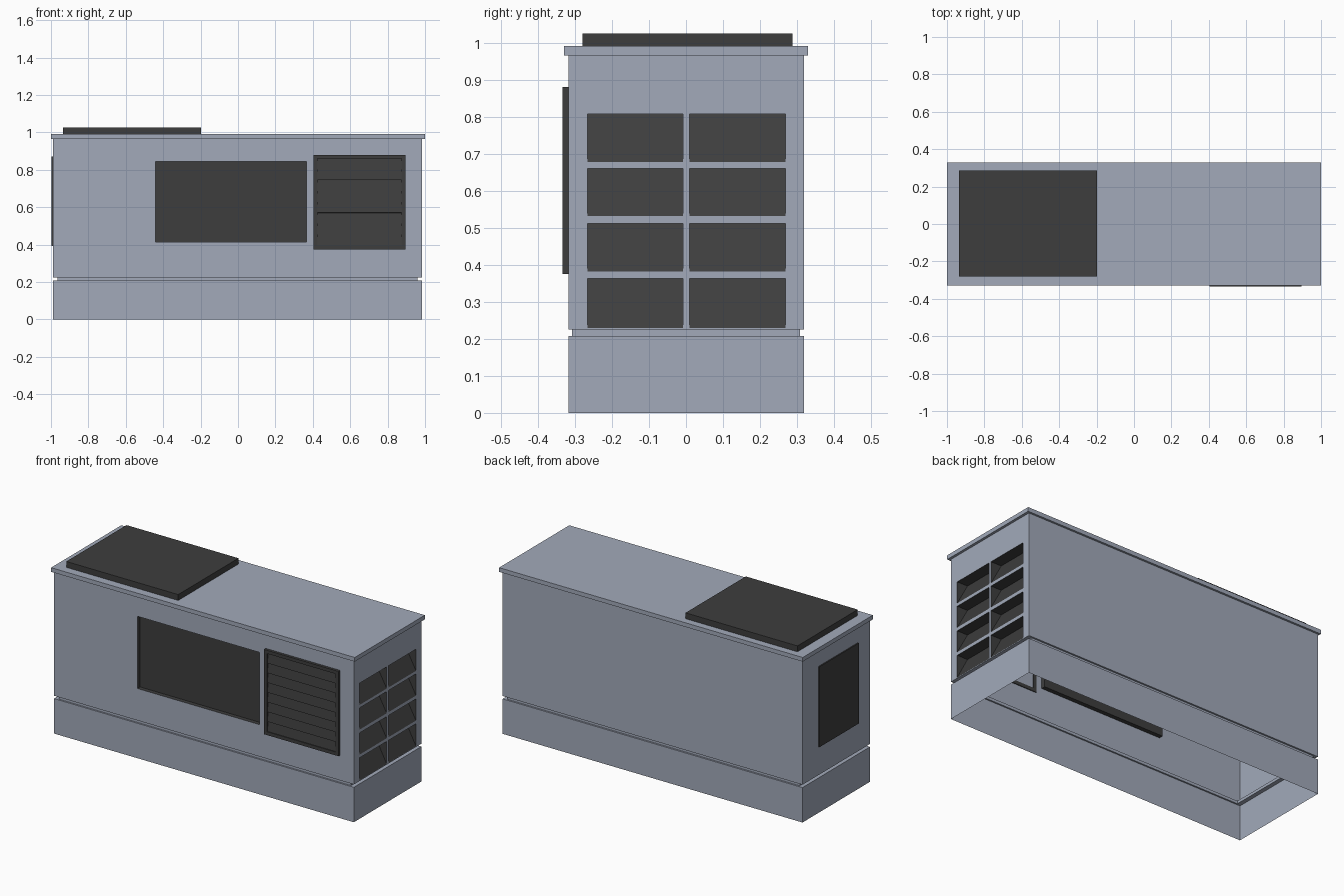
import bpy, bmesh, math
from mathutils import Matrix, Vector

if "Cube" in bpy.data.objects:
    bpy.data.objects.remove(bpy.data.objects["Cube"])


def material(name, rgb):
    m = bpy.data.materials.new(name)
    m.diffuse_color = (*rgb, 1)
    m.use_nodes = True
    m.node_tree.nodes["Principled BSDF"].inputs["Base Color"].default_value = m.diffuse_color
    return m


STEEL = material("blue_grey_steel", (0.36, 0.40, 0.49))
DARK = material("charcoal", (0.048, 0.048, 0.048))


def make(name, quads, mat):
    """Object from a list of polygons, each a list of points."""
    bm = bmesh.new()
    for q in quads:
        bm.faces.new([bm.verts.new(p) for p in q])
    bmesh.ops.remove_doubles(bm, verts=bm.verts, dist=1e-5)
    me = bpy.data.meshes.new(name)
    bm.to_mesh(me)
    bm.free()
    me.materials.append(mat)
    ob = bpy.data.objects.new(name, me)
    bpy.context.collection.objects.link(ob)
    return ob


def box(name, x0, x1, y0, y1, z0, z1, mat, tilt=0):
    bm = bmesh.new()
    bmesh.ops.create_cube(bm, size=1)
    bm.transform(Matrix.Diagonal((x1 - x0, y1 - y0, z1 - z0, 1)))
    me = bpy.data.meshes.new(name)
    bm.to_mesh(me)
    bm.free()
    me.materials.append(mat)
    ob = bpy.data.objects.new(name, me)
    ob.location = ((x0 + x1) / 2, (y0 + y1) / 2, (z0 + z1) / 2)
    ob.rotation_euler.x = tilt
    bpy.context.collection.objects.link(ob)
    return ob


def rect(x0, x1, y0, y1, z):
    return [(x0, y0, z), (x1, y0, z), (x1, y1, z), (x0, y1, z)]


def band(a, b, sides=range(4)):
    return [[a[i], a[(i + 1) % 4], b[(i + 1) % 4], b[i]] for i in sides]


def wall(place, us, vs):
    """Grid wall whose odd/odd cells are left open."""
    return [[place(us[i], vs[j]), place(us[i + 1], vs[j]),
             place(us[i + 1], vs[j + 1]), place(us[i], vs[j + 1])]
            for i in range(len(us) - 1) for j in range(len(vs) - 1)
            if not (i % 2 and j % 2)]


OUT = (-0.99, 0.985, -0.317, 0.318)
GAP = (-0.965, 0.96, -0.308, 0.308)
LID = (-1.0, 1.0, -0.33, 0.33)

# Hollow base skirt with the recessed seam above it
loops = [rect(*OUT, 0), rect(*OUT, 0.208), rect(*GAP, 0.208),
         rect(*GAP, 0.225), rect(*OUT, 0.225)]
make("base_skirt", sum((band(a, b) for a, b in zip(loops, loops[1:])), []), STEEL)

# Cabinet walls: plain back and left, openings in front and right
front_u, front_v = [-0.99, -0.44, 0.365, 0.985], [0.225, 0.415, 0.845, 0.965]
side_u = [-0.317, -0.266, -0.008, 0.009, 0.268, 0.318]
side_v = [0.225, 0.229, 0.363, 0.382, 0.511, 0.531, 0.66, 0.678, 0.807, 0.965]
quads = band(rect(*OUT, 0.225), rect(*OUT, 0.965), (2, 3))
quads += wall(lambda u, v: (u, -0.317, v), front_u, front_v)
quads += wall(lambda u, v: (0.985, u, v), side_u, side_v)
make("cabinet_walls", quads, STEEL)

# Overhanging lid
a, b, c = rect(*OUT, 0.965), rect(*LID, 0.965), rect(*LID, 0.99)
make("lid", band(a, b) + band(b, c) + [c], STEEL)

# Recessed front panel
x0, x1, z0, z1 = -0.44, 0.365, 0.415, 0.845
rim = [(x0, -0.317, z0), (x1, -0.317, z0), (x1, -0.317, z1), (x0, -0.317, z1)]
back = [(x, -0.292, z) for x, _, z in rim]
make("front_panel", band(rim, back) + [back], DARK)

# Side vents: wedge pockets, deepest at the top
for i in (1, 3):
    for j in (1, 3, 5, 7):
        y0, y1, z0, z1 = side_u[i], side_u[i + 1], side_v[j], side_v[j + 1]
        lo0, lo1 = (0.985, y0, z0), (0.985, y1, z0)
        hi0, hi1 = (0.985, y0, z1), (0.985, y1, z1)
        in0, in1 = (0.915, y0, z1), (0.915, y1, z1)
        make(f"side_vent_{i}_{j}", [[lo0, lo1, in1, in0], [hi0, in0, in1, hi1],
                                    [lo0, in0, hi0], [lo1, hi1, in1]], DARK)

# Framed louvre on the front
X0, X1, Z0, Z1, T = 0.405, 0.895, 0.375, 0.88, 0.02
for n, (p, q, r, s) in {"left": (X0, X0 + T, Z0, Z1), "right": (X1 - T, X1, Z0, Z1),
                        "bottom": (X0 + T, X1 - T, Z0, Z0 + T),
                        "top": (X0 + T, X1 - T, Z1 - T, Z1)}.items():
    box("louvre_frame_" + n, p, q, -0.333, -0.312, r, s, DARK)
box("louvre_backing", X0 + T, X1 - T, -0.322, -0.318, Z0 + T, Z1 - T, DARK)
for k in range(8):
    z = Z0 + T + 0.03 + k * 0.058
    box(f"louvre_slat_{k}", X0 + T, X1 - T, -0.327, -0.325, z - 0.029, z + 0.029,
        DARK, math.radians(-7))

# Left access panel and top cover
box("left_panel", -0.997, -0.99, -0.203, 0.166, 0.393, 0.872, DARK)
box("top_cover", -0.935, -0.198, -0.28, 0.287, 0.99, 1.025, DARK)
